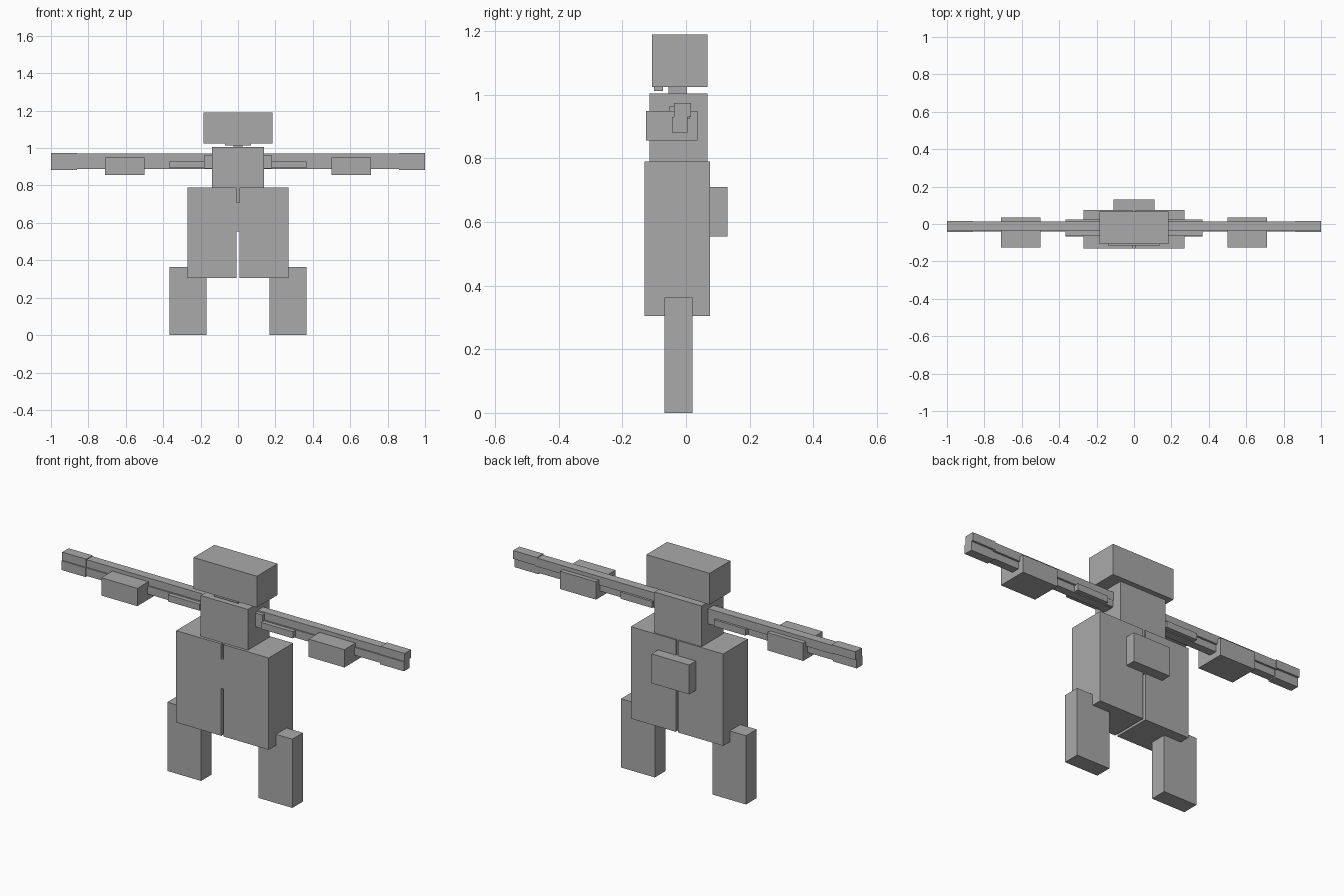
import bpy

cube = bpy.data.objects.get("Cube")
if cube:
    bpy.data.objects.remove(cube, do_unlink=True)

GREY = (0.4, 0.4, 0.4, 1.0)
grey = bpy.data.materials.new("plain grey")
grey.use_nodes = True
grey.diffuse_color = GREY
grey.node_tree.nodes["Principled BSDF"].inputs["Base Color"].default_value = GREY


def box(name, x, y, z):
    """Block spanning the given (low, high) range on each axis."""
    spans = (x, y, z)
    bpy.ops.mesh.primitive_cube_add(size=1, location=[(a + b) / 2 for a, b in spans])
    part = bpy.context.object
    part.name = name
    part.scale = [b - a for a, b in spans]
    bpy.ops.object.transform_apply(location=False, rotation=False, scale=True)
    part.data.materials.append(grey)


def pair(name, x, y, z):
    """The same block on the left (+x) and right (-x)."""
    box("left_" + name, x, y, z)
    box("right_" + name, (-x[1], -x[0]), y, z)


# Head and neck
box("head", (-0.185, 0.185), (-0.107, 0.067), (1.025, 1.19))
box("chin", (-0.07, 0.07), (-0.1, -0.073), (1.013, 1.026))
box("neck", (-0.025, 0.025), (-0.055, 0.003), (1.0, 1.03))

# Body: chest set into two halves, joined by a block that sticks out at the back
box("chest", (-0.138, 0.138), (-0.115, 0.067), (0.71, 1.005))
pair("body_half", (0.007, 0.27), (-0.13, 0.075), (0.305, 0.79))
box("back_pack", (-0.11, 0.11), (-0.13, 0.13), (0.555, 0.71))

# Legs
pair("leg", (0.168, 0.365), (-0.068, 0.02), (0.0, 0.363))

# Arms: two stacked rods with a shoulder, sleeve, forearm guard and hand
pair("upper_rod", (0.13, 0.87), (-0.034, 0.013), (0.925, 0.97))
pair("lower_rod", (0.13, 0.87), (-0.041, 0.002), (0.888, 0.93))
pair("shoulder", (0.13, 0.18), (-0.053, 0.012), (0.89, 0.963))
pair("sleeve", (0.18, 0.365), (-0.063, 0.025), (0.893, 0.928))
pair("forearm_guard", (0.5, 0.71), (-0.126, 0.036), (0.856, 0.95))
pair("hand_top", (0.86, 1.0), (-0.038, 0.015), (0.93, 0.974))
pair("hand_bottom", (0.86, 1.0), (-0.044, 0.004), (0.882, 0.931))
